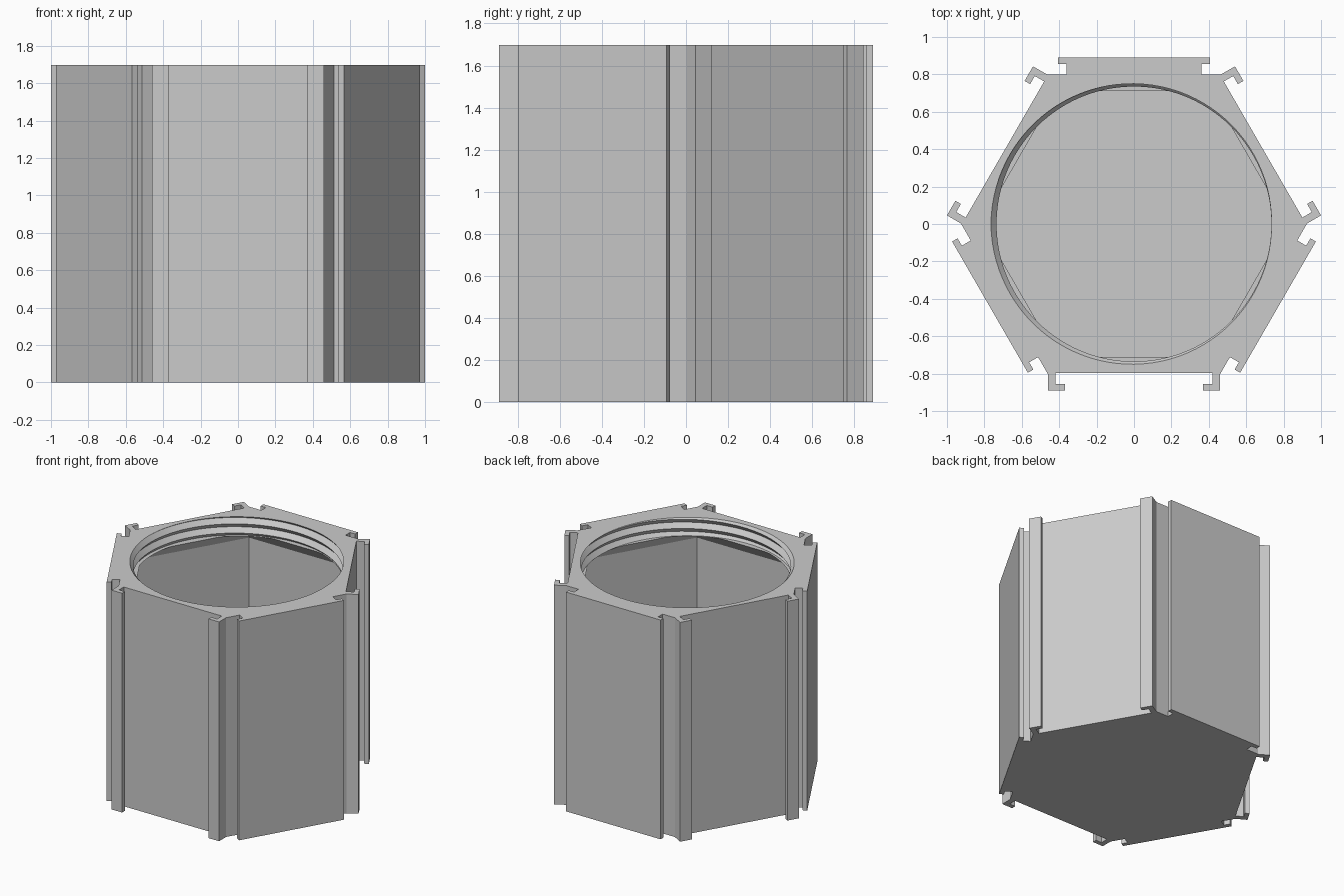
import bpy, bmesh
from math import sin, cos, pi, floor, radians

default = bpy.data.objects.get("Cube")
if default:
    bpy.data.objects.remove(default)

TOP = 1.697           # overall height
FLOOR = 0.05          # inside floor
NECK_LOW = 1.555      # lower end of the thread
TAPER_LOW = 1.48      # where the cavity reaches full width
PITCH = 0.071
BORE, DEPTH = 0.735, 0.03
LEDGE = 0.71          # centre to flat just under the neck
CAVITY = 0.76         # centre to flat of the main cavity
STEPS = 96

# Half profiles of the sides: (along the side, outwards)
rail = [(-0.46, 0.889), (-0.37, 0.889), (-0.37, 0.855), (-0.42, 0.855), (-0.42, 0.797)]
tongue = [(-0.465, 0.80), (-0.36, 0.80), (-0.36, 0.855), (-0.405, 0.855), (-0.405, 0.889)]


def outline():
    """Hexagon with alternating hooked rails and matching tongues."""
    points = []
    for i in range(6):
        a = radians(30 + 60 * i)
        half = tongue if i % 2 else rail
        for u, v in half + [(-u, v) for u, v in reversed(half)]:
            points.append((v * cos(a) - u * sin(a), v * sin(a) + u * cos(a)))
    return points


def inner_column(step):
    """Radius and height of the inside wall, top to bottom, at one angle step."""
    turn = step / STEPS
    column = []
    for k in range(0, -7, -1):
        z = min(TOP, max(NECK_LOW, TOP + PITCH * (turn + k / 2)))
        w = (z - TOP) / PITCH - turn
        w -= floor(w + 1e-7)
        column.append((BORE + DEPTH * (1 - abs(2 * w - 1)), z))
    # Hexagonal ledge, widening cavity and straight walls
    side = STEPS // 6
    stretch = 1 / cos(2 * pi * (step % side) / STEPS - pi / 6)
    return column + [(BORE, NECK_LOW), (LEDGE * stretch, NECK_LOW),
                     (CAVITY * stretch, TAPER_LOW), (CAVITY * stretch, FLOOR)]


def fill_level(bm, z):
    edges = [e for e in bm.edges if e.is_boundary
             and all(abs(v.co.z - z) < 1e-4 for v in e.verts)]
    bmesh.ops.triangle_fill(bm, use_beauty=True, use_dissolve=False, edges=edges)


bm = bmesh.new()

# Outer walls
low = [bm.verts.new((x, y, 0)) for x, y in outline()]
high = [bm.verts.new((x, y, TOP)) for x, y in outline()]
for i in range(len(low)):
    j = (i + 1) % len(low)
    bm.faces.new((low[i], low[j], high[j], high[i]))

# Threaded neck and hexagonal cavity
columns = []
for s in range(STEPS + 1):
    a = 2 * pi * s / STEPS
    columns.append([bm.verts.new((r * cos(a), r * sin(a), z))
                    for r, z in inner_column(s)])
for a, b in zip(columns, columns[1:]):
    for k in range(len(a) - 1):
        bm.faces.new((a[k], b[k], b[k + 1], a[k + 1]))
bmesh.ops.remove_doubles(bm, verts=bm.verts, dist=1e-5)

# Base, inside floor and rim
for level in (0, FLOOR, TOP):
    fill_level(bm, level)
bmesh.ops.recalc_face_normals(bm, faces=bm.faces)

mesh = bpy.data.meshes.new("hexagonal_container")
bm.to_mesh(mesh)
bm.free()
container = bpy.data.objects.new("hexagonal_container", mesh)
bpy.context.collection.objects.link(container)

# Plain grey plastic
grey = bpy.data.materials.new("light_grey")
grey.use_nodes = True
colour = (0.6, 0.6, 0.6, 1)
grey.diffuse_color = colour
grey.node_tree.nodes["Principled BSDF"].inputs["Base Color"].default_value = colour
mesh.materials.append(grey)

bpy.ops.object.select_all(action='DESELECT')
container.select_set(True)
bpy.context.view_layer.objects.active = container
bpy.ops.object.shade_smooth_by_angle(angle=radians(10))
